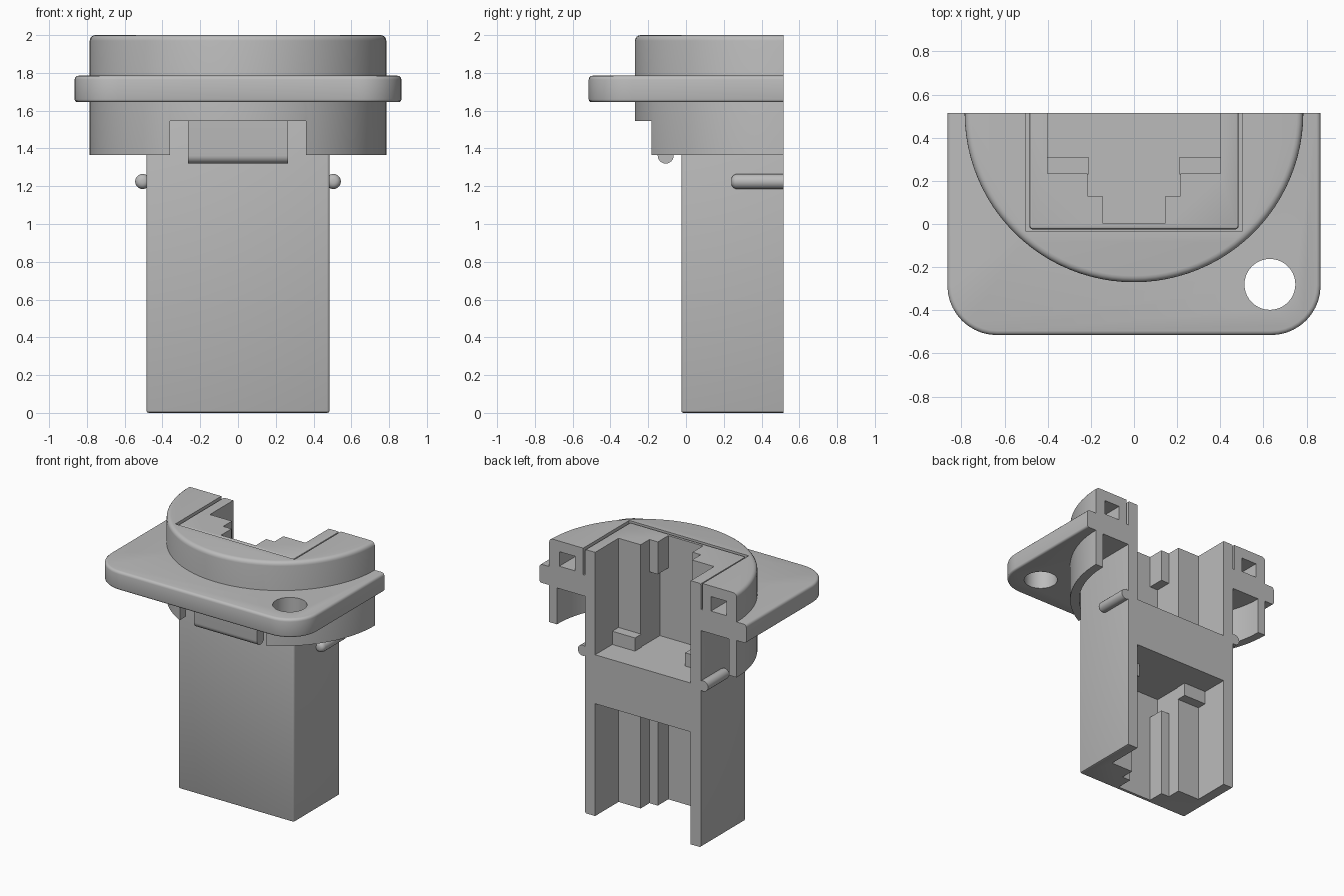
import bpy, bmesh
from math import cos, sin, pi
from mathutils import Matrix

if "Cube" in bpy.data.objects:
    bpy.data.objects.remove(bpy.data.objects["Cube"], do_unlink=True)

grey = bpy.data.materials.new("mid_grey_plastic")
grey.use_nodes = True
grey.diffuse_color = (0.5, 0.5, 0.5, 1)
grey.node_tree.nodes["Principled BSDF"].inputs["Base Color"].default_value = (0.5, 0.5, 0.5, 1)

CUT = 0.515  # plane where the connector is sliced open
TO_Y = Matrix(((1, 0, 0, 0), (0, 0, 1, 0), (0, 1, 0, 0), (0, 0, 0, 1)))
TO_X = Matrix(((0, 0, 1, 0), (1, 0, 0, 0), (0, 1, 0, 0), (0, 0, 0, 1)))


def circle(x, y, r, n=32):
    return [(x + r * cos(2 * pi * i / n), y + r * sin(2 * pi * i / n)) for i in range(n)]


def rect(x0, x1, y0, y1):
    return [(x0, y0), (x1, y0), (x1, y1), (x0, y1)]


def prism(name, points, z0, z1, bevels=(), matrix=None):
    """Extrude an outline; each bevel is (edge rule, width, segments)."""
    bm = bmesh.new()
    low = bm.faces.new([bm.verts.new((x, y, z0)) for x, y in points])
    ext = bmesh.ops.extrude_face_region(bm, geom=[low])["geom"]
    for v in ext:
        if isinstance(v, bmesh.types.BMVert):
            v.co.z = z1
    bmesh.ops.recalc_face_normals(bm, faces=bm.faces)
    for rule, width, segments in bevels:
        edges = [e for e in bm.edges if rule(e.verts[0].co, e.verts[1].co)]
        bmesh.ops.bevel(bm, geom=edges, offset=width, segments=segments,
                        profile=0.5, affect='EDGES')
    if matrix:
        bm.transform(matrix)
    bmesh.ops.recalc_face_normals(bm, faces=bm.faces)
    mesh = bpy.data.meshes.new(name)
    bm.to_mesh(mesh)
    bm.free()
    mesh.materials.append(grey)
    ob = bpy.data.objects.new(name, mesh)
    bpy.context.collection.objects.link(ob)
    return ob


def box(name, x0, x1, y0, y1, z0, z1):
    return prism(name, rect(x0, x1, y0, y1), z0, z1)


def activate(ob):
    bpy.ops.object.select_all(action='DESELECT')
    ob.select_set(True)
    bpy.context.view_layer.objects.active = ob


def cut(ob, *cutters):
    activate(ob)
    for c in cutters:
        c.hide_render = True
        mod = ob.modifiers.new("cut", 'BOOLEAN')
        mod.operation, mod.solver, mod.object = 'DIFFERENCE', 'EXACT', c
        bpy.ops.object.modifier_apply(modifier=mod.name)
        bpy.data.objects.remove(c, do_unlink=True)


def finish(ob):
    """Slice the part at the section plane and smooth its rounded surfaces."""
    cut(ob, box("section", -2, 2, CUT, 3, -1, 3))
    activate(ob)
    bpy.ops.object.shade_smooth_by_angle(angle=0.6)


def vertical(a, b):
    return abs(a.z - b.z) > 0.05


def at_height(z):
    return lambda a, b: abs(a.z - z) < 1e-4 and abs(b.z - z) < 1e-4


def body_slot():
    return box("slot", -0.48, 0.48, -0.02, 1.2, 1, 3)


# Mounting flange with one screw hole
flange = prism("flange", rect(-0.865, 0.865, -0.515, 1.545), 1.645, 1.785, [
    (vertical, 0.23, 10), (at_height(1.645), 0.015, 3), (at_height(1.785), 0.02, 3)])
cut(flange, prism("hole", circle(0.63, -0.28, 0.118, 40), 1.5, 2), body_slot())
finish(flange)

# Round shell: solid above the flange, hollow skirt below, notched at the front
shell = prism("round_shell", circle(0, CUT, 0.785, 96), 1.365, 2,
              [(at_height(2), 0.03, 4)])
cut(shell,
    prism("skirt_hollow", circle(0, CUT, 0.72, 96), 1, 1.64),
    box("front_notch", -0.36, 0.36, -0.6, 0, 1, 1.545),
    body_slot(),
    box("fit_gap", -0.5, 0.5, -0.035, 1.2, 1.8, 3),
    box("left_pocket", 0.57, 0.7, 0.3, 0.8, 1.81, 1.92),
    box("right_pocket", -0.7, -0.57, 0.3, 0.8, 1.81, 1.92))
finish(shell)

# Latch tab with a rounded lower end
arc = [(-0.1075 - 0.0425 * cos(pi * i / 12), 1.3625 - 0.0425 * sin(pi * i / 12))
       for i in range(13)]
latch = prism("latch_tab", arc + [(-0.065, 1.65), (-0.15, 1.65)], -0.265, 0.265, matrix=TO_X)
finish(latch)

# Socket body with a stepped cavity at each end and a solid web between
half = [(0.4, 1), (0.4, 0.235), (0.215, 0.235)]
wide = half + [(0.215, 0.005)]
keyed = half + [(0.215, 0.13), (0.145, 0.13), (0.145, 0.005)]


def cavity(name, outline, z0, z1):
    return prism(name, outline + [(-x, y) for x, y in reversed(outline)], z0, z1)


body = prism("socket_body", rect(-0.485, 0.485, -0.025, 1), 0, 1.995, [
    (vertical, 0.015, 3), (at_height(0), 0.012, 2), (at_height(1.995), 0.012, 2)])
wedge = prism("wedge", [(0.46, 1.21), (0.42, 1.11), (0, 1.1)], 0.45, 0.8, matrix=TO_Y)
cut(body,
    cavity("upper_recess", wide, 1.22, 1.75),
    cavity("upper_mouth", keyed, 1.74, 2.2),
    cavity("lower_recess", wide, 0.68, 0.85),
    cavity("lower_mouth", keyed, -0.2, 0.69),
    wedge)
finish(body)

# Mirrored details: contact stops inside the cavities and side retaining pins
for side, s in (("left", 1), ("right", -1)):
    xs = sorted((0.21 * s, 0.41 * s))
    box(side + "_upper_stop", *xs, 0.23, 0.31, 1.21, 1.32)
    box(side + "_lower_stop", *xs, 0.23, 0.31, 0.75, 0.86)
    pin = prism(side + "_pin", circle(0.505 * s, 1.225, 0.04, 20), 0.24, 0.7,
                [(at_height(0.24), 0.03, 4)], TO_Y)
    finish(pin)
